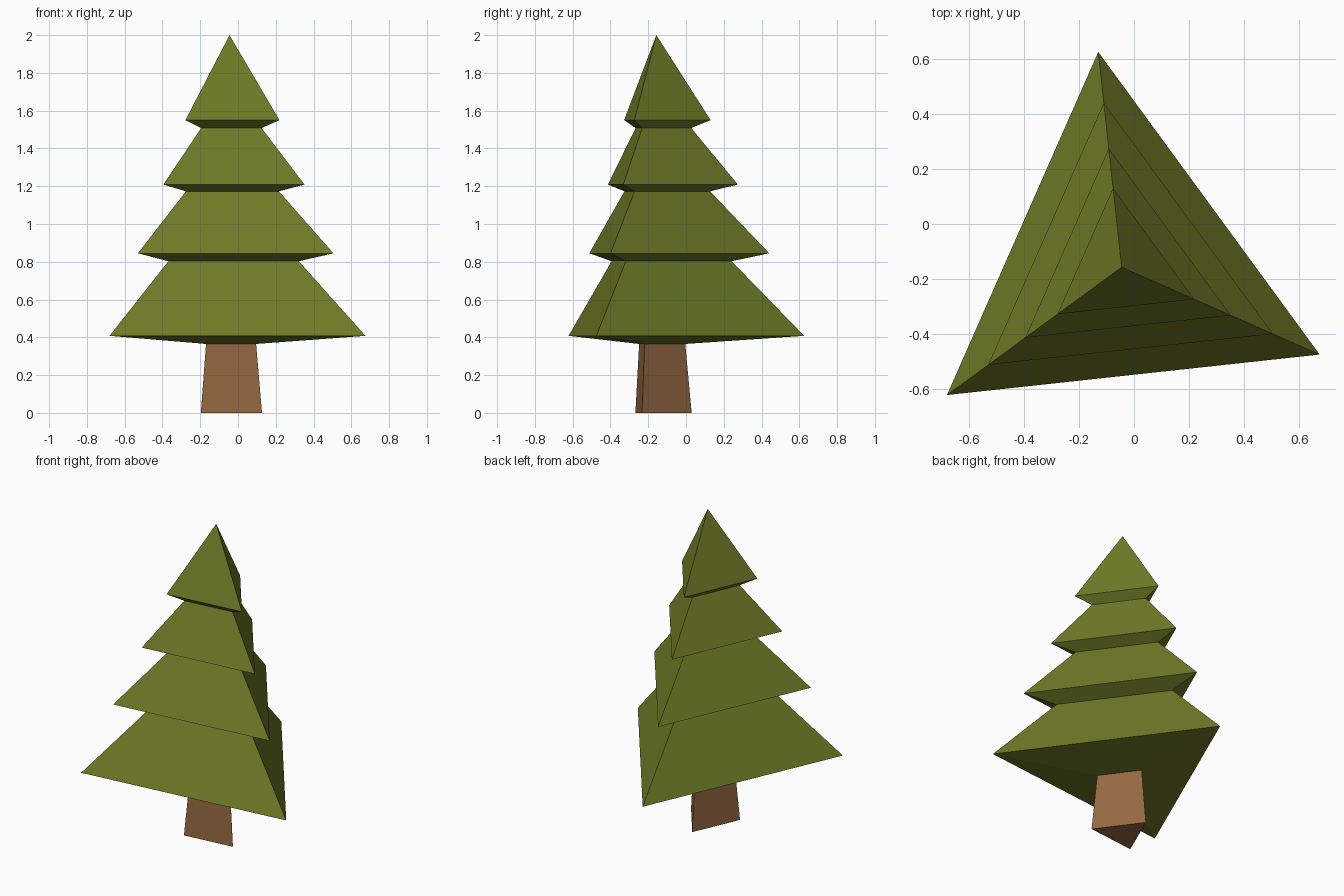
import bpy, bmesh
from math import cos, sin, radians

if "Cube" in bpy.data.objects:
    bpy.data.objects.remove(bpy.data.objects["Cube"])

SIDES, TURN = 3, radians(96.2)
AXIS = (-0.045, -0.157)


def material(name, rgb):
    mat = bpy.data.materials.new(name)
    mat.diffuse_color = (*rgb, 1)
    mat.use_nodes = True
    mat.node_tree.nodes["Principled BSDF"].inputs["Base Color"].default_value = mat.diffuse_color
    return mat


def loft(name, profile, mat, cap_bottom=False):
    """Stack three-sided rings from (radius, z) pairs; radius 0 makes a tip."""
    bm = bmesh.new()
    rings = []
    for r, z in profile:
        n = SIDES if r > 0 else 1
        rings.append([bm.verts.new((AXIS[0] + r * cos(TURN + i * 2 * 3.14159265 / SIDES),
                                    AXIS[1] + r * sin(TURN + i * 2 * 3.14159265 / SIDES), z))
                      for i in range(n)])
    for low, high in zip(rings, rings[1:]):
        for i in range(SIDES):
            j = (i + 1) % SIDES
            top = [high[0]] if len(high) == 1 else [high[j], high[i]]
            bm.faces.new([low[i], low[j]] + top)
    if cap_bottom:
        bm.faces.new(rings[0][::-1])
    mesh = bpy.data.meshes.new(name)
    bm.to_mesh(mesh)
    bm.free()
    mesh.materials.append(mat)
    obj = bpy.data.objects.new(name, mesh)
    bpy.context.collection.objects.link(obj)
    return obj


# Tapered trunk
loft("trunk", [(0.188, 0), (0.154, 0.365)],
     material("bark", (0.30, 0.14, 0.055)), cap_bottom=True)

# Four tiers of branches, each with a sloped underside
loft("foliage", [(0.154, 0.365), (0.787, 0.408),
                 (0.401, 0.803), (0.601, 0.845),
                 (0.286, 1.173), (0.434, 1.209),
                 (0.186, 1.508), (0.289, 1.55),
                 (0, 2.0)],
     material("needles", (0.16, 0.20, 0.021)))
